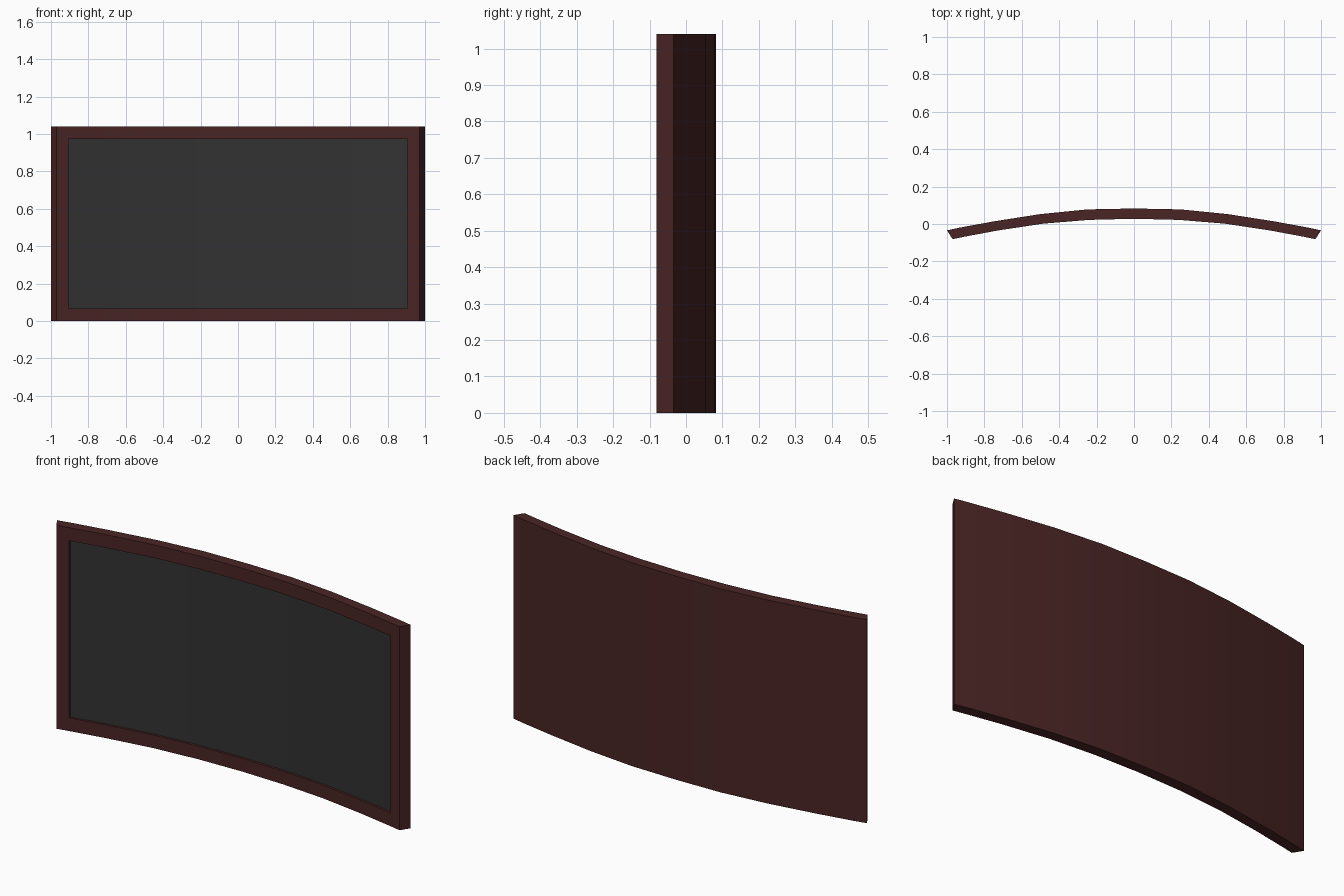
import bpy, bmesh

if "Cube" in bpy.data.objects:
    bpy.data.objects.remove(bpy.data.objects["Cube"])

H, BORDER, RECESS = 1.04, 0.067, 0.012
# half plan profile from centre to right end: (front x, front y, back x, back y)
HALF = [(0, 0.028, 0, 0.083), (0.24, 0.022, 0.25, 0.078), (0.485, 0.002, 0.5, 0.053),
        (0.73, -0.035, 0.75, 0.014), (0.907, -0.068, 0.935, -0.020), (0.97, -0.081, 1.0, -0.034)]
PLAN = [(-a, b, -c, d) for a, b, c, d in reversed(HALF[1:])] + HALF


def material(name, col):
    m = bpy.data.materials.new(name)
    m.diffuse_color = (*col, 1)
    m.use_nodes = True
    m.node_tree.nodes["Principled BSDF"].inputs["Base Color"].default_value = m.diffuse_color
    return m


def make_object(name, bm, mat):
    bmesh.ops.recalc_face_normals(bm, faces=bm.faces)
    me = bpy.data.meshes.new(name)
    bm.to_mesh(me)
    bm.free()
    me.materials.append(mat)
    ob = bpy.data.objects.new(name, me)
    bpy.context.collection.objects.link(ob)
    bpy.context.view_layer.objects.active = ob
    ob.select_set(True)
    bpy.ops.object.shade_smooth_by_angle(angle=0.5)
    ob.select_set(False)


wood = material("dark red wood", (0.068, 0.018, 0.018))
slate = material("slate grey", (0.032, 0.032, 0.032))
ZS = [0, BORDER, H - BORDER, H]
N = len(PLAN)

# curved frame with a shallow opening in front
bm = bmesh.new()
front = [[bm.verts.new((p[0], p[1], z)) for z in ZS] for p in PLAN]
back = [[bm.verts.new((p[2], p[3], z)) for z in (0, H)] for p in PLAN]
lip = [[bm.verts.new((p[0], p[1] + RECESS, z)) for z in ZS[1:3]] for p in PLAN[1:-1]]
for i in range(N - 1):
    f, g, b, c = front[i], front[i + 1], back[i], back[i + 1]
    for k in range(3):
        if k != 1 or i in (0, N - 2):
            bm.faces.new((f[k], g[k], g[k + 1], f[k + 1]))
    bm.faces.new((b[0], b[1], c[1], c[0]))
    bm.faces.new((f[0], b[0], c[0], g[0]))
    bm.faces.new((f[3], g[3], c[1], b[1]))
    if 0 < i < N - 2:
        l, m = lip[i - 1], lip[i]
        bm.faces.new((f[1], g[1], m[0], l[0]))
        bm.faces.new((f[2], l[1], m[1], g[2]))
        # placeholder floor keeps the shell closed for normals, removed below
        bm.faces.new((l[0], m[0], m[1], l[1]))
for f, b in ((front[0], back[0]), (front[-1], back[-1])):
    bm.faces.new((*f, b[1], b[0]))
for f, l in ((front[1], lip[0]), (front[-2], lip[-1])):
    bm.faces.new((f[1], f[2], l[1], l[0]))
bmesh.ops.recalc_face_normals(bm, faces=bm.faces)
lips = {v for row in lip for v in row}
floor = [f for f in bm.faces if all(v in lips for v in f.verts)]
bmesh.ops.delete(bm, geom=floor, context='FACES_ONLY')
make_object("curved_frame", bm, wood)

# thin writing surface set into the opening
bm = bmesh.new()
rows = [[[bm.verts.new((p[0], p[1] + RECESS + d, z)) for z in ZS[1:3]] for p in PLAN[1:-1]]
        for d in (0, 0.008)]
fr, bk = rows
for i in range(N - 3):
    bm.faces.new((fr[i][0], fr[i + 1][0], fr[i + 1][1], fr[i][1]))
    bm.faces.new((bk[i][0], bk[i][1], bk[i + 1][1], bk[i + 1][0]))
    for k in (0, 1):
        bm.faces.new((fr[i][k], fr[i + 1][k], bk[i + 1][k], bk[i][k]))
for i in (0, -1):
    bm.faces.new((fr[i][0], fr[i][1], bk[i][1], bk[i][0]))
make_object("board_surface", bm, slate)
